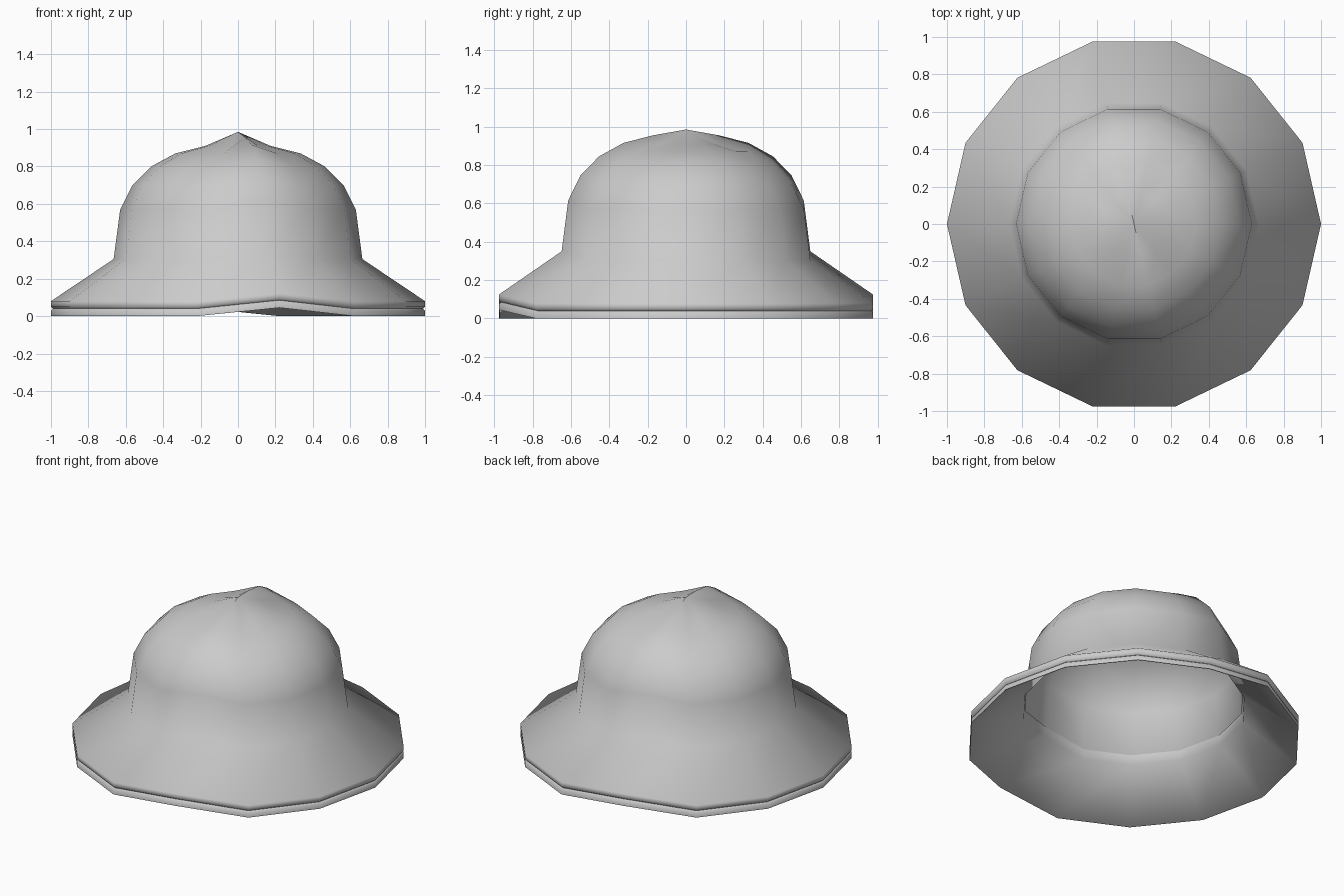
import bpy, bmesh
from math import cos, sin, pi

if "Cube" in bpy.data.objects:
    bpy.data.objects.remove(bpy.data.objects["Cube"])

SIDES = 14
LIFT = 0.045
LIFTED = (4, 11)          # opposite columns where the cloth is pulled upward

# Lathe profile (radius, height): inner band, underside, grooved rim, slope, crown
PROFILE = [(0.66, 0.30), (0.67, 0.24), (0.995, 0.0), (1.0, 0.0), (1.0, 0.03),
           (0.988, 0.04), (1.0, 0.05), (1.0, 0.08), (0.665, 0.305),
           (0.63, 0.57), (0.565, 0.70), (0.465, 0.80), (0.335, 0.87),
           (0.175, 0.91)]

bm = bmesh.new()


def ring(r, z):
    verts = []
    for i in range(SIDES):
        a = 2 * pi * i / SIDES
        lift = LIFT if i in LIFTED else 0
        verts.append(bm.verts.new((r * cos(a), r * sin(a), z + lift)))
    return verts


rings = [ring(r, z) for r, z in PROFILE]

# Walls between neighbouring rings
for low, high in zip(rings, rings[1:]):
    for i in range(SIDES):
        j = (i + 1) % SIDES
        bm.faces.new((low[i], low[j], high[j], high[i]))

# Pointed top
apex = bm.verts.new((0, 0, 0.985))
for i in range(SIDES):
    bm.faces.new((rings[-1][i], rings[-1][(i + 1) % SIDES], apex))

mesh = bpy.data.meshes.new("hat")
bm.to_mesh(mesh)
bm.free()
hat = bpy.data.objects.new("hat", mesh)
bpy.context.collection.objects.link(hat)

# Soft shading with the rim kept crisp
bpy.context.view_layer.objects.active = hat
hat.select_set(True)
bpy.ops.object.shade_smooth_by_angle(angle=1.1)
